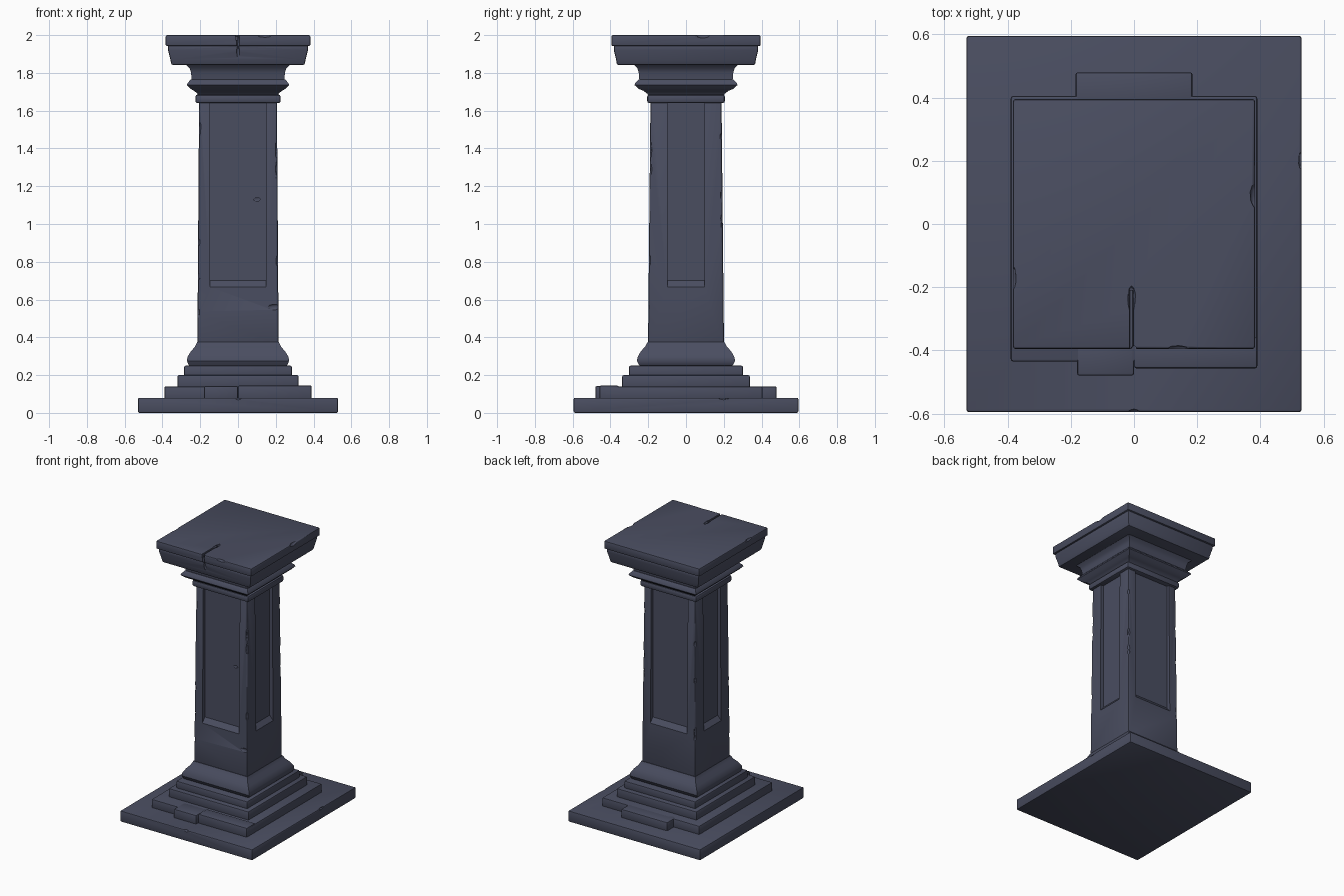
import bpy, bmesh, math, random
from mathutils import Vector, noise

random.seed(4)
if "Cube" in bpy.data.objects:
    bpy.data.objects.remove(bpy.data.objects["Cube"])

stone = bpy.data.materials.new("dark slate stone")
stone.use_nodes = True
colour = (0.068, 0.075, 0.118, 1)
stone.diffuse_color = colour
stone.node_tree.nodes["Principled BSDF"].inputs["Base Color"].default_value = colour


def make(name, bm):
    bmesh.ops.recalc_face_normals(bm, faces=bm.faces)
    mesh = bpy.data.meshes.new(name)
    bm.to_mesh(mesh)
    bm.free()
    mesh.materials.append(stone)
    ob = bpy.data.objects.new(name, mesh)
    bpy.context.collection.objects.link(ob)
    return ob


def activate(ob):
    bpy.ops.object.select_all(action='DESELECT')
    ob.select_set(True)
    bpy.context.view_layer.objects.active = ob


def loft(name, rings, cx=0, cy=0):
    """Stack of rectangles (half x, half y, z), capped at both ends."""
    bm = bmesh.new()
    loops = [[bm.verts.new((cx + sx * hx, cy + sy * hy, z))
              for sx, sy in ((-1, -1), (1, -1), (1, 1), (-1, 1))]
             for hx, hy, z in rings]
    for a, b in zip(loops, loops[1:]):
        for i in range(4):
            j = (i + 1) % 4
            bm.faces.new((a[i], a[j], b[j], b[i]))
    bm.faces.new(loops[0])
    bm.faces.new(loops[-1])
    return make(name, bm)


def slab(name, hx, hy, z0, z1, cx=0, cy=0):
    return loft(name, [(hx, hy, z0), (hx, hy, z1)], cx, cy)


def cut(ob, cutter):
    """Carve the cutter out of the part, then discard it."""
    mod = ob.modifiers.new("carve", 'BOOLEAN')
    mod.object, mod.operation, mod.solver = cutter, 'DIFFERENCE', 'EXACT'
    activate(ob)
    bpy.ops.object.modifier_apply(modifier=mod.name)
    bpy.data.objects.remove(cutter)


def soften(ob, width):
    mod = ob.modifiers.new("worn edges", 'BEVEL')
    mod.width, mod.segments, mod.limit_method = width, 2, 'ANGLE'
    mod.angle_limit = math.radians(30)
    activate(ob)
    bpy.ops.object.modifier_apply(modifier=mod.name)


def chip(ob, place, size):
    """Knock a rough flake out of an edge."""
    bm = bmesh.new()
    bmesh.ops.create_icosphere(bm, subdivisions=2, radius=1)
    for v in bm.verts:
        v.co *= 1 + 0.25 * noise.noise(v.co * 2 + Vector(place) * 9)
        v.co = Vector(place) + Vector([c * s for c, s in zip(v.co, size)])
    cutter = make("chip_cutter", bm)
    cutter.hide_render = True
    cut(ob, cutter)


def finish(ob):
    activate(ob)
    bpy.ops.object.shade_smooth_by_angle(angle=math.radians(35))


# Stepped base
plinth = slab("plinth", 0.53, 0.595, 0, 0.08)
lower_step = slab("lower_step", 0.39, 0.42, 0.07, 0.14, 0, -0.015)
back_block = slab("back_block", 0.185, 0.06, 0.07, 0.14, 0, 0.42)
front_block = slab("front_block", 0.09, 0.06, 0.07, 0.142, -0.09, -0.42)
front_corner_block = slab("front_corner_block", 0.195, 0.05, 0.07, 0.145, 0.195, -0.407)
middle_step = slab("middle_step", 0.32, 0.338, 0.13, 0.2)
upper_step = slab("upper_step", 0.285, 0.302, 0.19, 0.25)
steps = [plinth, lower_step, back_block, front_block,
         front_corner_block, middle_step, upper_step]
for part in steps:
    soften(part, 0.008)

# Foot moulding sweeping up into the shaft
foot = loft("foot_moulding", [
    (0.245, 0.235, 0.24), (0.262, 0.25, 0.255), (0.27, 0.26, 0.275),
    (0.268, 0.256, 0.295), (0.25, 0.24, 0.325), (0.228, 0.217, 0.35),
    (0.216, 0.203, 0.375)])

# Shaft with a sunken panel on each side, sloping sill at the bottom
shaft = loft("shaft", [(0.215, 0.201, 0.36), (0.206, 0.188, 1.66)])
soften(shaft, 0.009)
for half, reach, turn in ((0.147, 0.195, 0), (0.098, 0.211, 1),
                          (0.147, 0.195, 2), (0.098, 0.211, 3)):
    bm = bmesh.new()
    ends = []
    for depth, sill in ((reach + 0.04, 0.62), (reach - 0.025, 0.7)):
        ends.append([bm.verts.new((x, -depth, z)) for x, z in
                     ((-half, sill), (half, sill), (half, 1.7), (-half, 1.7))])
    for i in range(4):
        j = (i + 1) % 4
        bm.faces.new((ends[0][i], ends[0][j], ends[1][j], ends[1][i]))
    bm.faces.new(ends[0])
    bm.faces.new(ends[1])
    cutter = make("panel_cutter", bm)
    cutter.hide_render = True
    cutter.rotation_euler.z = turn * math.pi / 2
    cut(shaft, cutter)

# Capital
collar = slab("collar", 0.226, 0.206, 1.64, 1.685)
soften(collar, 0.012)
flare = loft("flared_moulding", [
    (0.205, 0.19, 1.67), (0.215, 0.205, 1.69), (0.232, 0.225, 1.705),
    (0.25, 0.25, 1.715), (0.27, 0.272, 1.735), (0.268, 0.27, 1.745),
    (0.25, 0.25, 1.765)])
neck = loft("capital_neck", [
    (0.246, 0.246, 1.75), (0.248, 0.25, 1.8), (0.256, 0.258, 1.825),
    (0.275, 0.275, 1.842), (0.275, 0.275, 1.86)])
abacus = loft("abacus", [(0.352, 0.366, 1.842), (0.358, 0.37, 1.87),
                         (0.37, 0.382, 1.92), (0.37, 0.382, 1.95)])
top_slab = slab("top_slab", 0.383, 0.395, 1.942, 2.0)
soften(abacus, 0.008)
soften(top_slab, 0.008)

# Crack running in from the front of the top
crack = loft("crack_cutter", [(0.004, 0.1, 1.975), (0.009, 0.1, 2.02)], -0.008, -0.31)
crack.hide_render = True
cut(top_slab, crack)
chip(top_slab, (-0.008, -0.235, 2.0), (0.012, 0.04, 0.012))
for part, reach in ((top_slab, 0.397), (abacus, 0.385)):
    z = 1.97 if part == top_slab else 1.9
    chip(part, (0, -reach, z), (0.009, 0.014, 0.05))
chip(top_slab, (0.383, 0.09, 2.0), (0.016, 0.04, 0.016))
chip(top_slab, (0.14, -0.397, 2.0), (0.04, 0.012, 0.012))
chip(top_slab, (-0.385, -0.17, 2.0), (0.012, 0.04, 0.012))

# Weathered flakes along the shaft corners
chip(shaft, (-0.218, -0.2, 1.48), (0.018, 0.025, 0.09))
for sx in (-1, 1):
    for sy in (-1, 1):
        for k in range(4):
            z = random.uniform(0.45, 1.6)
            t = (z - 0.36) / 1.3
            chip(shaft, (sx * (0.216 - 0.009 * t), sy * (0.202 - 0.013 * t), z),
                 (0.012, 0.012, random.uniform(0.02, 0.05)))
chip(shaft, (0.19, -0.2, 0.56), (0.03, 0.008, 0.016))
chip(shaft, (0.1, -0.166, 1.13), (0.03, 0.006, 0.012))
chip(plinth, (0, -0.597, 0.08), (0.02, 0.012, 0.012))
chip(plinth, (0.53, 0.2, 0.08), (0.01, 0.03, 0.01))

for part in steps + [foot, shaft, collar, flare, neck, abacus, top_slab]:
    finish(part)
